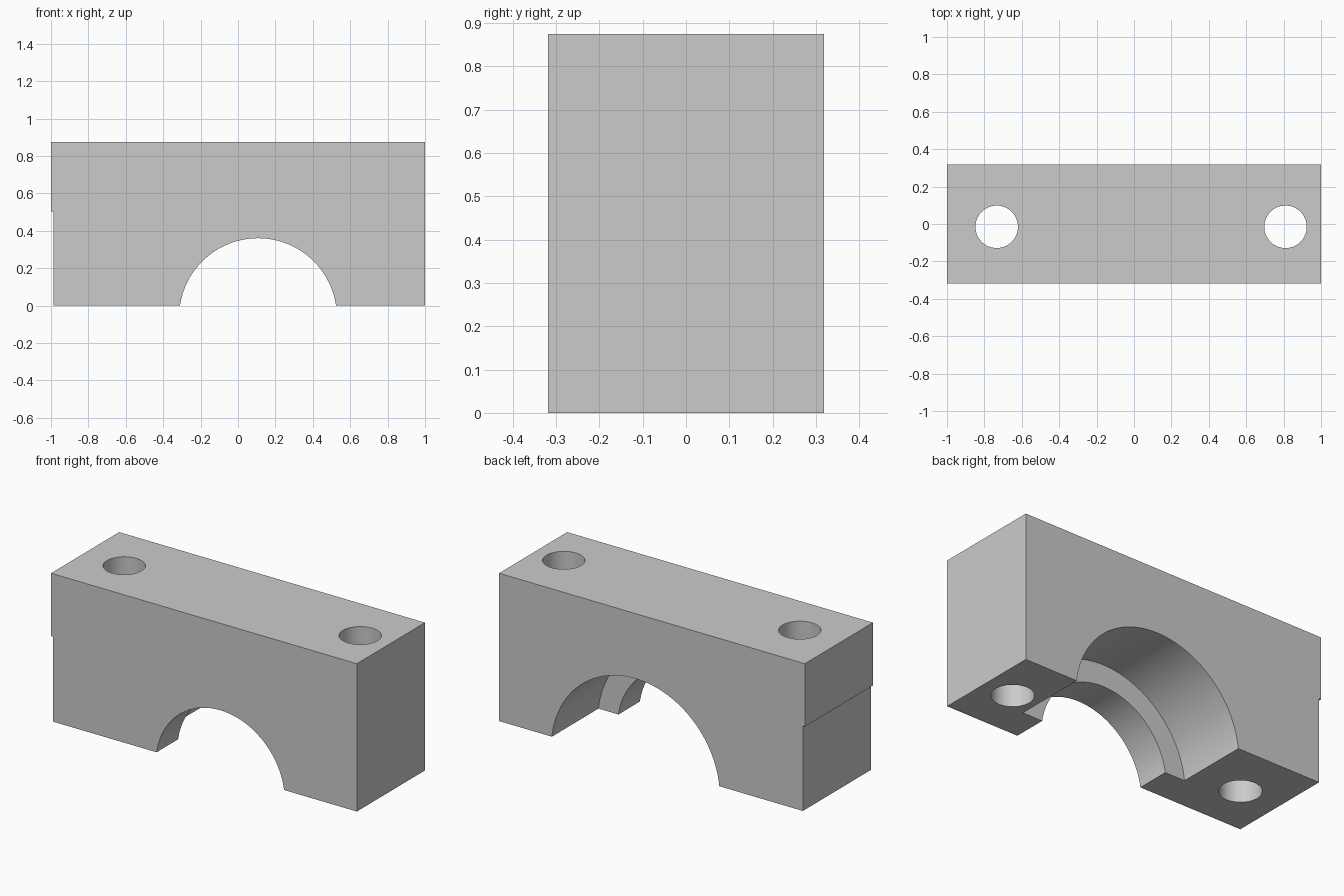
import bpy, bmesh, math
from mathutils import Matrix

if "Cube" in bpy.data.objects:
    bpy.data.objects.remove(bpy.data.objects["Cube"])

grey = bpy.data.materials.new("plain_grey")
grey.diffuse_color = (0.6, 0.6, 0.6, 1)
grey.use_nodes = True
grey.node_tree.nodes["Principled BSDF"].inputs["Base Color"].default_value = grey.diffuse_color

HALF_Y, TOP = 0.318, 0.874


def add_object(name, bm):
    bmesh.ops.recalc_face_normals(bm, faces=bm.faces)
    mesh = bpy.data.meshes.new(name)
    bm.to_mesh(mesh)
    bm.free()
    mesh.materials.append(grey)
    ob = bpy.data.objects.new(name, mesh)
    bpy.context.collection.objects.link(ob)
    return ob


def cylinder(name, radius, depth, matrix):
    bm = bmesh.new()
    bmesh.ops.create_cone(bm, cap_ends=True, segments=128, radius1=radius,
                          radius2=radius, depth=depth, matrix=matrix)
    return add_object(name, bm)


def bore(name, radius, y0, y1):
    place = Matrix.Translation((0.107, (y0 + y1) / 2, -0.0615))
    return cylinder(name, radius, y1 - y0, place @ Matrix.Rotation(math.pi / 2, 4, 'X'))


# Block: side profile with a shallow relief low on the left, extruded in y
profile = [(-0.987, 0), (1, 0), (1, TOP), (-1, TOP), (-1, 0.502), (-0.987, 0.502)]
bm = bmesh.new()
face = bm.faces.new([bm.verts.new((x, -HALF_Y, z)) for x, z in profile])
out = bmesh.ops.extrude_face_region(bm, geom=[face])
bmesh.ops.translate(bm, vec=(0, 2 * HALF_Y, 0),
                    verts=[g for g in out["geom"] if isinstance(g, bmesh.types.BMVert)])
block = add_object("bearing_cap", bm)

# Cutters: front bore, wider rear bore, two bolt holes
cutters = [bore("front_bore", 0.4215, -0.5, 0.0),
           bore("rear_bore", 0.551, -0.117, 0.5)]
for side, x in (("left", -0.734), ("right", 0.81)):
    cutters.append(cylinder(side + "_bolt_hole", 0.1135, 2,
                            Matrix.Translation((x, -0.015, 0.4))))

bpy.context.view_layer.objects.active = block
block.select_set(True)
for cutter in cutters:
    cutter.hide_render = True
    mod = block.modifiers.new(cutter.name, 'BOOLEAN')
    mod.operation, mod.solver, mod.object = 'DIFFERENCE', 'EXACT', cutter
    bpy.ops.object.modifier_apply(modifier=mod.name)
    bpy.data.objects.remove(cutter)

# Smooth bores, sharp block edges
bpy.ops.object.shade_smooth_by_angle(angle=math.radians(30))
